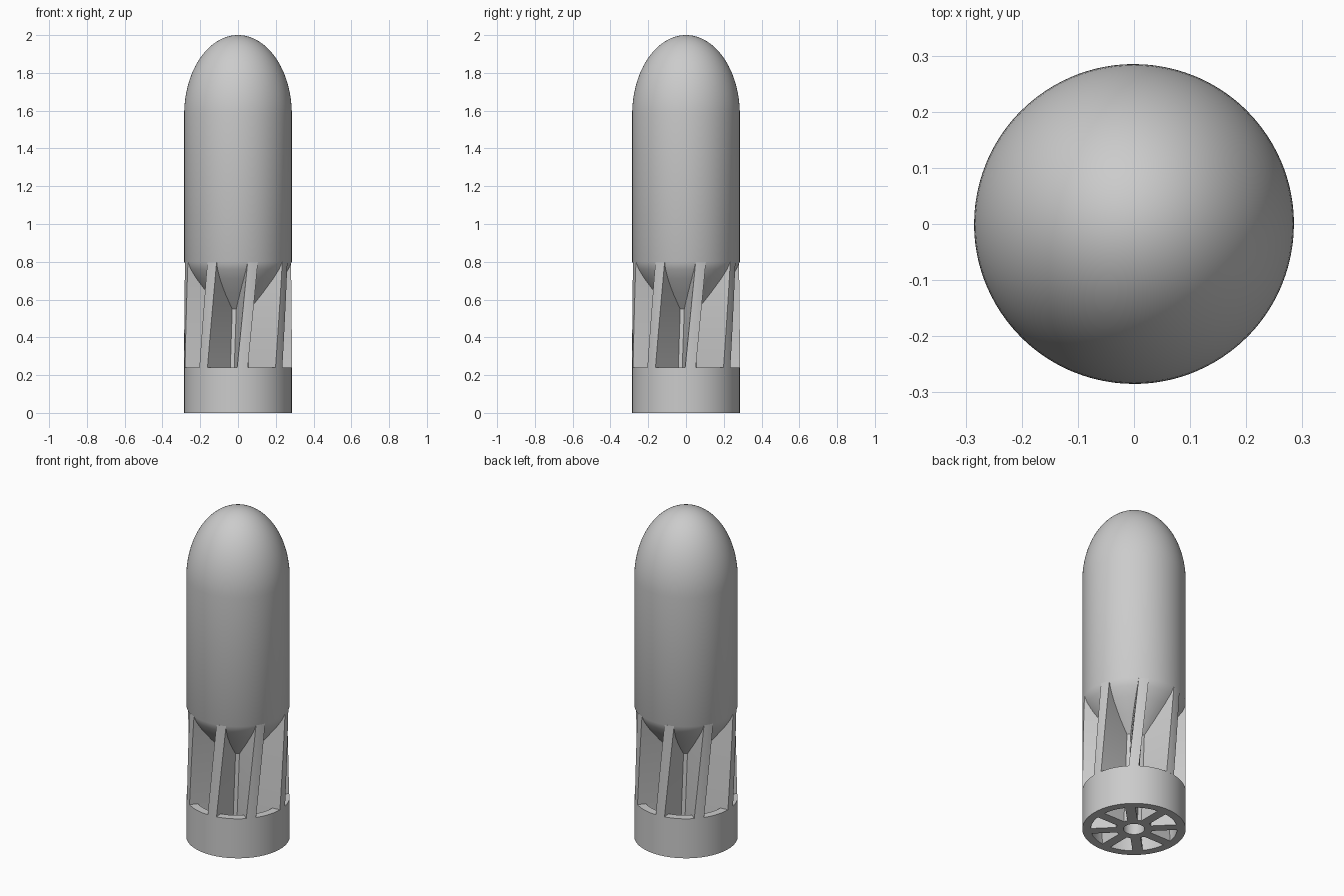
import bpy, bmesh, math
from mathutils import Matrix, Vector

if "Cube" in bpy.data.objects:
    bpy.data.objects.remove(bpy.data.objects["Cube"], do_unlink=True)

RADIUS = 0.285
RING_TOP = 0.24
TAIL_TOP = 0.8
HUB = 0.1
RING_INNER = 0.238
TWIST = math.radians(20)      # turn per unit of height
FINS = 8

grey = bpy.data.materials.new("plain grey")
grey.use_nodes = True
colour = (0.6, 0.6, 0.6, 1)
grey.diffuse_color = colour
grey.node_tree.nodes["Principled BSDF"].inputs["Base Color"].default_value = colour


def finish(name, bm):
    bmesh.ops.remove_doubles(bm, verts=bm.verts, dist=1e-5)
    bmesh.ops.recalc_face_normals(bm, faces=bm.faces)
    mesh = bpy.data.meshes.new(name)
    bm.to_mesh(mesh)
    bm.free()
    mesh.materials.append(grey)
    obj = bpy.data.objects.new(name, mesh)
    bpy.context.collection.objects.link(obj)
    bpy.ops.object.select_all(action='DESELECT')
    obj.select_set(True)
    bpy.context.view_layer.objects.active = obj
    bpy.ops.object.shade_smooth_by_angle(angle=math.radians(30))
    return obj


def lathe(name, profile, closed=False, steps=96):
    bm = bmesh.new()
    verts = [bm.verts.new((r, 0, z)) for r, z in profile]
    pairs = list(zip(verts, verts[1:]))
    if closed:
        pairs.append((verts[-1], verts[0]))
    edges = [bm.edges.new(p) for p in pairs]
    bmesh.ops.spin(bm, geom=verts + edges, cent=(0, 0, 0), axis=(0, 0, 1),
                   angle=math.tau, steps=steps, use_merge=True)
    return finish(name, bm)


def fin_section(inner, outer, half=0.028, cuts=4):
    # Straight sides with a tip that follows the outer cylinder
    tip = [half * (2 * i / cuts - 1) for i in range(cuts + 1)]
    return [(half, -inner), (-half, -inner)] + \
           [(x, -math.sqrt(outer ** 2 - x ** 2)) for x in tip]


def twisted_fins(name, inner, outer, low, high, layers):
    bm = bmesh.new()
    section = fin_section(inner, outer)
    for k in range(FINS):
        rows = []
        for i in range(layers + 1):
            z = low + (high - low) * i / layers
            turn = Matrix.Rotation(math.tau * k / FINS + TWIST * z, 3, 'Z')
            rows.append([bm.verts.new(turn @ Vector((x, y, z))) for x, y in section])
        for a, b in zip(rows, rows[1:]):
            for j in range(len(section)):
                n = (j + 1) % len(section)
                bm.faces.new((a[j], a[n], b[n], b[j]))
        bm.faces.new(rows[0][::-1])
        bm.faces.new(rows[-1])
    return finish(name, bm)


# Body: hollow-ended hub, tapered tail, straight wall and elliptical nose
bore = 0.058
shoulder, top = 1.58, 2.0
profile = [(0, 0.4), (bore, 0.4), (bore, 0), (HUB, 0), (HUB, 0.55),
           (0.175, 0.635), (0.235, 0.71), (0.268, 0.76), (RADIUS, TAIL_TOP)]
for i in range(25):
    a = math.pi / 2 * i / 24
    profile.append((RADIUS * math.cos(a) if i < 24 else 0,
                    shoulder + (top - shoulder) * math.sin(a)))
lathe("body", profile)

# Shroud ring around the tail
lathe("tail_ring", [(RING_INNER, 0), (RADIUS, 0), (RADIUS, RING_TOP),
                    (RING_INNER, RING_TOP)], closed=True)

# Twisted fins: spokes inside the ring, full-width blades above it
twisted_fins("ring_spokes", HUB - 0.008, RING_INNER + 0.002, 0, RING_TOP, 6)
twisted_fins("tail_fins", HUB - 0.008, RADIUS, RING_TOP, TAIL_TOP, 14)
